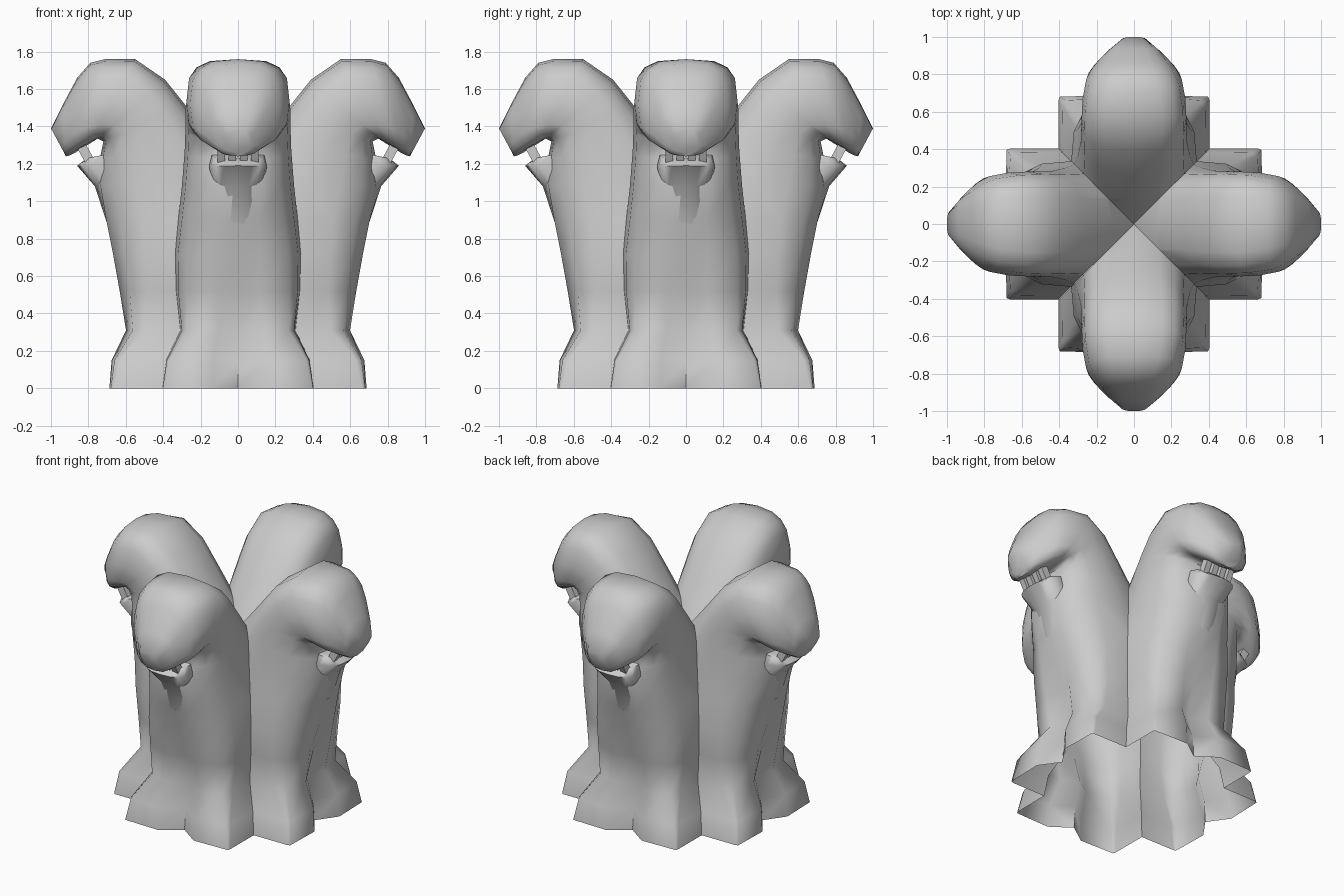
import bpy, bmesh, math
from mathutils import Vector, Matrix

if "Cube" in bpy.data.objects:
    bpy.data.objects.remove(bpy.data.objects["Cube"])

SEGS = 16


def power(v, p):
    return math.copysign(abs(v) ** (2 / p), v) if abs(v) > 1e-6 else 0.0


def loft(name, rings, turn, clip=False):
    """Rings: (back x, back z, front x, front z, half width, squareness, groove)."""
    bm = bmesh.new()
    rows = []
    for bx, bz, fx, fz, w, p, groove in rings:
        back, front = Vector((bx, 0, bz)), Vector((fx, 0, fz))
        mid, half = (back + front) / 2, (front - back) / 2
        row = []
        for k in range(SEGS):
            a = 2 * math.pi * k / SEGS
            co = mid + half * power(math.cos(a), p)
            co.y = w * power(math.sin(a), p)
            # groove down the middle of the front, between the two feet
            if groove and k == 0:
                co.x -= groove
            elif groove and k in (1, SEGS - 1):
                co.y = math.copysign(.34 * w, co.y)
            row.append(bm.verts.new(co))
        rows.append(row)
    for lo, hi in zip(rows, rows[1:]):
        for k in range(SEGS):
            n = (k + 1) % SEGS
            bm.faces.new((lo[k], lo[n], hi[n], hi[k]))
    bm.faces.new(rows[-1])
    # mitre the column against its neighbours along the two diagonals
    if clip:
        for s in (1, -1):
            bmesh.ops.bisect_plane(bm, geom=bm.verts[:] + bm.edges[:] + bm.faces[:],
                                   plane_co=(0, 0, 0), plane_no=(-1, s, 0),
                                   clear_outer=True)
    return finish(name, bm, turn)


def finish(name, bm, turn, smooth=True):
    bm.transform(Matrix.Rotation(turn, 4, 'Z'))
    me = bpy.data.meshes.new(name)
    bm.to_mesh(me)
    bm.free()
    ob = bpy.data.objects.new(name, me)
    bpy.context.collection.objects.link(ob)
    if smooth:
        bpy.ops.object.select_all(action='DESELECT')
        bpy.context.view_layer.objects.active = ob
        ob.select_set(True)
        bpy.ops.object.shade_smooth_by_angle(angle=math.radians(70))
    return ob


# flared open feet, neck, then rings swinging forward into the head
column = [
    (-.12, 0, .69, 0, .405, 30, .10),
    (-.12, .15, .68, .15, .385, 14, .10),
    (-.12, .31, .61, .31, .31, 5, .08),
    (-.12, .52, .65, .52, .335, 3.4, .06),
    (-.12, .72, .69, .72, .34, 2.9, .05),
    (-.10, .90, .73, .90, .32, 2.5, .03),
    (-.03, 1.08, .76, 1.08, .30, 2.4, 0),
    (.12, 1.32, .74, 1.22, .285, 2.6, 0),
    (.27, 1.50, .72, 1.32, .28, 2.8, 0),
    (.39, 1.65, .75, 1.335, .28, 3, 0),
    (.55, 1.76, .79, 1.31, .275, 3.2, 0),
    (.71, 1.76, .84, 1.28, .255, 3, 0),
    (.79, 1.74, .87, 1.26, .225, 2.8, 0),
    (.86, 1.66, .90, 1.245, .185, 2.6, 0),
    (.94, 1.51, .92, 1.24, .135, 2.6, 0),
    (1.0, 1.39, .93, 1.26, .075, 3, 0),
]

# lower jaw growing out of the throat
jaw = [
    (.50, .90, .70, .88, .13, 2.2, 0),
    (.52, 1.06, .765, 1.08, .13, 2.2, 0),
    (.62, 1.18, .86, 1.19, .155, 2.6, 0),
    (.66, 1.26, .81, 1.23, .14, 2.8, 0),
]

for i, side in enumerate(("right", "back", "left", "front")):
    turn = i * math.pi / 2
    loft(side + "_neck_and_head", column, turn, clip=True)
    loft(side + "_lower_jaw", jaw, turn)
    # short row of teeth in the mouth gap
    bm = bmesh.new()
    for y in (-.09, -.03, .03, .09):
        bmesh.ops.create_cube(bm, size=1, matrix=Matrix.Translation((.815, y, 1.255))
                              @ Matrix.Rotation(.5, 4, 'Y')
                              @ Matrix.Diagonal((.05, .04, .08, 1)))
    finish(side + "_teeth", bm, turn, smooth=False)
